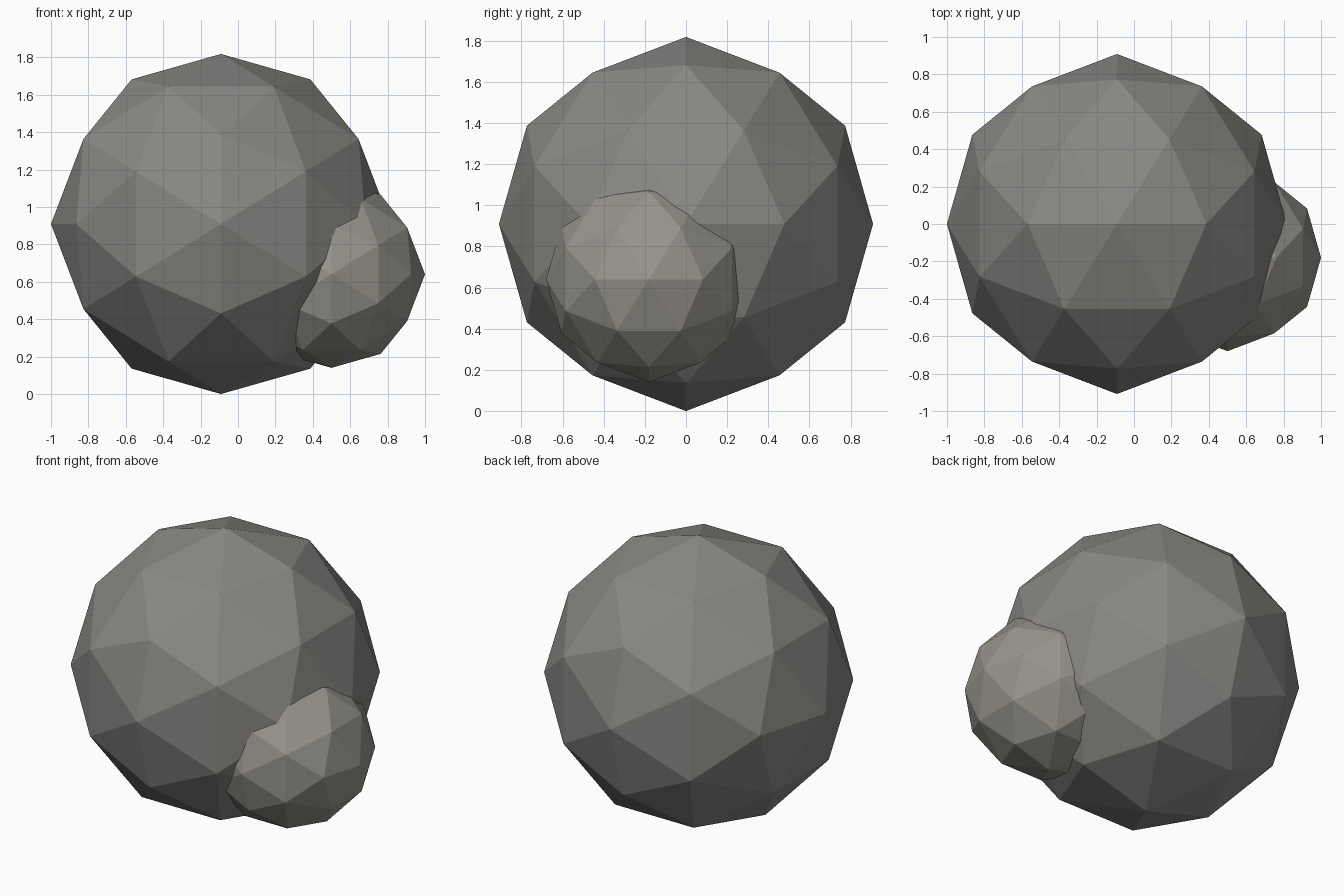
import bpy, bmesh
from itertools import combinations
from mathutils import Vector

if "Cube" in bpy.data.objects:
    bpy.data.objects.remove(bpy.data.objects["Cube"])

PHI = (1 + 5 ** 0.5) / 2


def faceted_ball(name, center, radius, color):
    # icosahedron corners, with two-fold axes along x, y and z
    corners = []
    for a in (-1, 1):
        for b in (-PHI, PHI):
            corners += [Vector((a, 0, b)), Vector((0, b, a)), Vector((b, a, 0))]
    # edge midpoints give one level of subdivision (80 faces)
    mids = [p + q for p, q in combinations(corners, 2) if (p - q).length < 2.01]

    bm = bmesh.new()
    for p in corners + mids:
        bm.verts.new(p.normalized() * radius)
    bmesh.ops.convex_hull(bm, input=bm.verts[:])
    bmesh.ops.recalc_face_normals(bm, faces=bm.faces[:])
    mesh = bpy.data.meshes.new(name)
    bm.to_mesh(mesh)
    bm.free()

    mat = bpy.data.materials.new(name + "_stone")
    mat.diffuse_color = (*color, 1)
    mat.use_nodes = True
    mat.node_tree.nodes["Principled BSDF"].inputs["Base Color"].default_value = mat.diffuse_color
    mesh.materials.append(mat)
    obj = bpy.data.objects.new(name, mesh)
    obj.location = center
    bpy.context.collection.objects.link(obj)
    return obj


# large boulder and the small one embedded in its lower right side
faceted_ball("large_boulder", (-0.091, 0, 0.909), 0.909, (0.25, 0.245, 0.23))
faceted_ball("small_boulder", (0.5, -0.18, 0.64), 0.5, (0.31, 0.295, 0.26))
